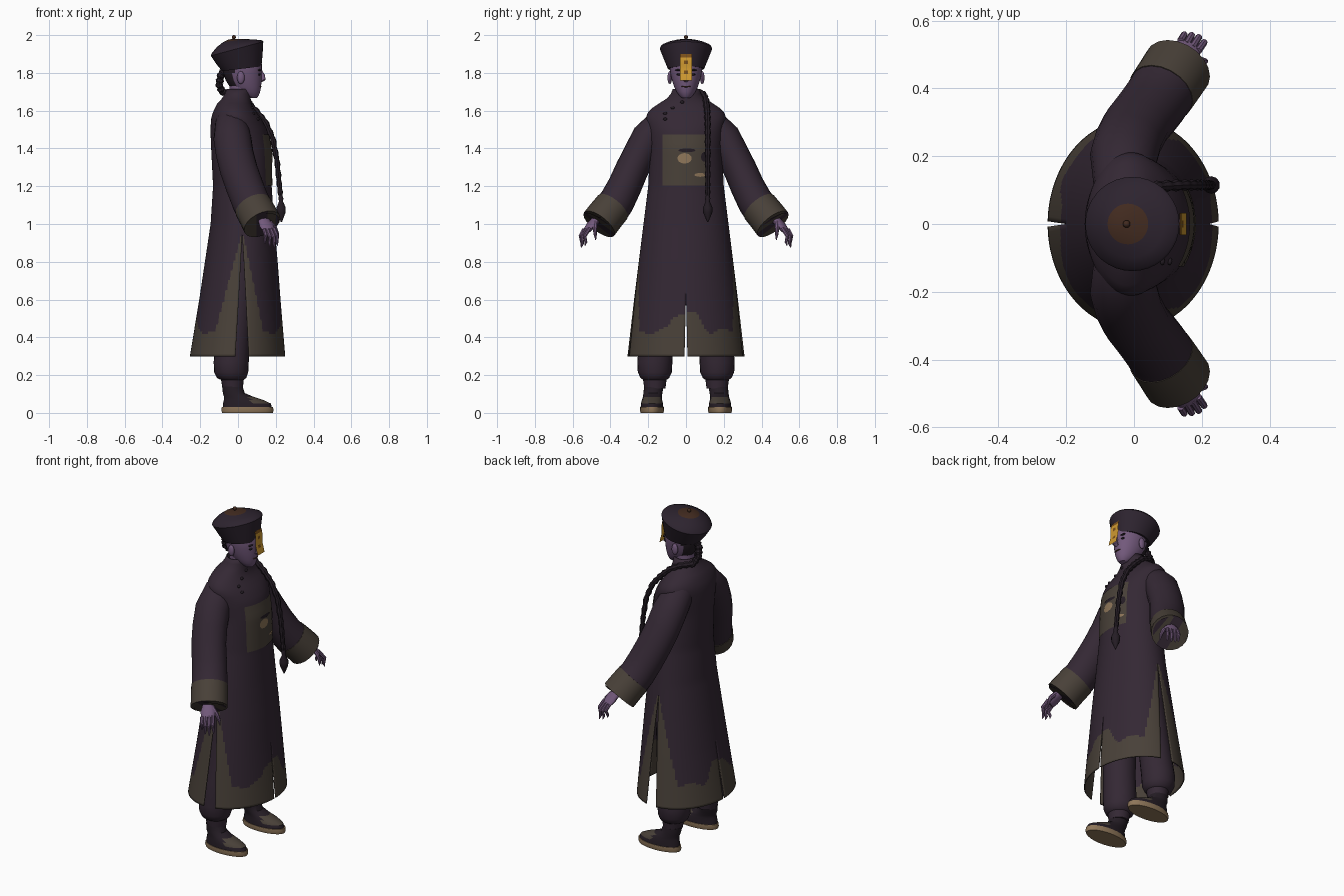
import bpy, bmesh, math
from mathutils import Vector as V

if "Cube" in bpy.data.objects:
    bpy.data.objects.remove(bpy.data.objects["Cube"])


def material(name, rgb):
    m = bpy.data.materials.new(name)
    m.diffuse_color = (*rgb, 1)
    m.use_nodes = True
    m.node_tree.nodes["Principled BSDF"].inputs["Base Color"].default_value = m.diffuse_color
    return m


ROBE = material("dark purple cloth", (.034, .021, .034))
TRIM = material("olive trim", (.066, .052, .040))
SKIN = material("violet skin", (.17, .10, .20))
GOLD = material("gold paper", (.62, .32, .03))
INK = material("brown ink", (.20, .08, .01))
TAN = material("tan", (.27, .18, .10))
BLACK = material("black hair", (.018, .012, .018))
HAT = material("hat felt", (.026, .017, .028))
RUST = material("rust", (.055, .024, .014))


def finish(name, bm, mats, rule=None, weld=0):
    if weld:
        bmesh.ops.remove_doubles(bm, verts=bm.verts, dist=weld)
    bmesh.ops.recalc_face_normals(bm, faces=bm.faces)
    bm.normal_update()
    for f in bm.faces:
        f.smooth = True
        if rule:
            f.material_index = rule(f.calc_center_median(), f.normal)
    me = bpy.data.meshes.new(name)
    bm.to_mesh(me)
    bm.free()
    for m in mats:
        me.materials.append(m)
    ob = bpy.data.objects.new(name, me)
    bpy.context.collection.objects.link(ob)
    bpy.context.view_layer.objects.active = ob
    ob.select_set(True)
    bpy.ops.object.shade_smooth_by_angle(angle=math.radians(40))
    ob.select_set(False)
    return ob


def add_grid(bm, rows, closed=False, caps=False):
    vs = [[bm.verts.new(p) for p in r] for r in rows]
    n = len(rows[0])
    for a, b in zip(vs, vs[1:]):
        for i in range(n if closed else n - 1):
            j = (i + 1) % n
            bm.faces.new((a[i], a[j], b[j], b[i]))
    if caps:
        bm.faces.new(vs[0])
        bm.faces.new(vs[-1])


def stack(name, rings, mats, rule=None, n=24):
    """Rings of (z, cx, cy, rx, ry, slope in x)."""
    bm = bmesh.new()
    rows = []
    for z, cx, cy, rx, ry, *sl in rings:
        k = sl[0] if sl else 0
        row = []
        for i in range(n):
            a = math.tau * i / n
            dx = rx * math.cos(a)
            row.append((cx + dx, cy + ry * math.sin(a), z + k * dx))
        rows.append(row)
    add_grid(bm, rows, True, True)
    return finish(name, bm, mats, rule)


def tube(name, pts, mats, rule=None, n=12, ref=(1, 0, 0)):
    """Points of (x, y, z, radius along ref, other radius)."""
    bm = bmesh.new()
    c = [V(p[:3]) for p in pts]
    rows = []
    for i, p in enumerate(pts):
        t = (c[min(i + 1, len(c) - 1)] - c[max(i - 1, 0)]).normalized()
        u = (V(ref) - t * t.dot(V(ref))).normalized()
        v = t.cross(u)
        ra, rb = p[3], p[-1]
        rows.append([c[i] + u * ra * math.cos(math.tau * k / n) + v * rb * math.sin(math.tau * k / n)
                     for k in range(n)])
    add_grid(bm, rows, True, True)
    return finish(name, bm, mats, rule)


def ball(name, pos, r, mat):
    bm = bmesh.new()
    bmesh.ops.create_uvsphere(bm, u_segments=12, v_segments=8, radius=1)
    for v in bm.verts:
        v.co = V(pos) + V([v.co[i] * r[i] for i in range(3)])
    return finish(name, bm, [mat])


# Robe: z, back x, front x, half width
PROFILE = [(.30, -.255, .25, .31), (.6, -.205, .225, .275), (.8, -.175, .21, .25), (1.0, -.145, .192, .225),
           (1.2, -.132, .178, .2), (1.4, -.142, .175, .19), (1.5, -.146, .155, .2), (1.56, -.142, .122, .212),
           (1.6, -.13, .09, .2), (1.64, -.108, .07, .14), (1.675, -.075, .066, .085), (1.715, -.06, .064, .07)]


def section(z):
    for a, b in zip(PROFILE, PROFILE[1:]):
        if z <= b[0] + 1e-6:
            t = (z - a[0]) / (b[0] - a[0])
            bk, fr, w = [a[i] + t * (b[i] - a[i]) for i in (1, 2, 3)]
            return (bk + fr) / 2, (fr - bk) / 2, w
    return (.002, .062, .07)


def side_slit(z, sx):
    s = max(0, (.95 - z) / .65)
    return section(z)[0] + (.06 if sx > 0 else -.012) * s, s


def robe_rule(c, n):
    sx = 1 if c.x > section(c.z)[0] + .02 * (c.z < .95) else -1
    xs, s = side_slit(c.z, sx)
    hem = .43 + .10 * math.exp(-(c.y / .09) ** 4) + .012 * math.sin(40 * c.y)
    return int(c.z < hem or (s > 0 and abs(c.x - xs) < (.10 if sx > 0 else .14) * s + .003))


bm = bmesh.new()
heights = [.30 + .013 * i for i in range(50)] + [.95 + .0255 * i for i in range(31)]
for sx in (1, -1):
    for sy in (1, -1):
        rows = []
        for z in heights:
            cx, rx, ry = section(z)
            gap = .008 * max(0, (.63 - z) / .33)
            p0 = math.asin(gap / ry)
            p1 = math.acos((side_slit(z, sx)[0] - cx) * sx / rx)
            row = []
            for i in range(31):
                p = p0 + (p1 - p0) * i / 30
                row.append((cx + sx * rx * math.cos(p), sy * ry * math.sin(p), z))
            rows.append(row)
        add_grid(bm, rows)
robe = finish("robe", bm, [ROBE, TRIM], robe_rule, 1e-5)
thick = robe.modifiers.new("thickness", "SOLIDIFY")
thick.thickness = .006


# Plates lying on the chest
def chest_plate(name, y0, y1, z0, z1, lift, mat, oval=False):
    bm = bmesh.new()
    rows = []
    for j in range(13):
        z = z0 + (z1 - z0) * j / 12
        cx, rx, ry = section(z)
        w = math.sqrt(max(.01, 1 - (j / 6 - 1) ** 2)) if oval else 1
        row = []
        for i in range(13):
            y = (y0 + y1) / 2 + (y1 - y0) * (i / 12 - .5) * w
            row.append((cx + rx * math.sqrt(1 - (y / ry) ** 2) + lift, y, z))
        rows.append(row)
    add_grid(bm, rows)
    finish(name, bm, [mat])


chest_plate("chest_panel", -.125, .115, 1.205, 1.475, .004, TRIM)
chest_plate("panel_bird", -.045, .03, 1.32, 1.375, .007, TAN, True)
chest_plate("panel_bird_wing", -.04, .05, 1.38, 1.40, .007, BLACK, True)
chest_plate("panel_sun", .08, .11, 1.33, 1.38, .007, BLACK, True)
chest_plate("panel_wave", .045, .105, 1.25, 1.27, .007, TAN, True)

for y, z in ((-.02, 1.645), (-.07, 1.615), (-.11, 1.585), (-.11, 1.555)):
    cx, rx, ry = section(z)
    ball("knot_button", (cx + rx * math.sqrt(1 - (y / ry) ** 2), y, z), (.008, .011, .008), BLACK)

AXIS = V((.85, -.5, .1))
for s in (1, -1):
    def m(*p):
        return (p[0], s * p[1], *p[2:])
    axis = V(m(*AXIS))

    # Sleeves with broad cuffs
    tube("sleeve", [m(-.03, .05, 1.575, .06), m(-.035, .12, 1.535, .085), m(-.03, .2, 1.455, .1, .09),
                    m(-.017, .245, 1.37, .1, .088), m(.005, .288, 1.285, .1, .088), m(.035, .325, 1.20, .1, .09),
                    m(.066, .366, 1.12, .1, .094), m(.083, .392, 1.085, .1, .097)], [ROBE], n=20)
    tube("cuff", [m(.080, .388, 1.09, .102, .099), m(.105, .425, 1.045, .103, .1), m(.128, .46, 1.0, .104, .101),
                  m(.127, .458, 1.003, .095, .092)],
         [TRIM, ROBE], lambda c, n: int((c - V(m(.127, .458, 1.003))).length < .03), n=20)

    # Hands with long nails
    end = V(m(.165, .525, .965))
    tube("palm", [m(.105, .44, 1.07, .03, .025), m(.135, .478, 1.02, .032, .022), m(.152, .505, .99, .042, .02),
                  (*end, .036, .015)], [SKIN], ref=axis)
    for k, tip in enumerate(((.21, .535, .885), (.195, .555, .875), (.17, .557, .88), (.143, .55, .895))):
        a = end + axis * (.03 - .02 * k) + V((-.002, 0, .01))
        b = V(m(*tip))
        mid = a.lerp(b, .5) + V(m(.008, .014, .004))
        tube("finger", [(*a, .011), (*mid, .010), (*a.lerp(b, .8), .008), (*b, .002)], [SKIN], n=8, ref=axis)
    tube("thumb", [m(.165, .48, 1.01, .014), m(.197, .482, .975, .012), m(.21, .48, .945, .009),
                   m(.213, .478, .915, .002)], [SKIN], n=8, ref=axis)

    # Trousers gathered above the ankle
    stack("trouser_leg", [(.13, -.028, s * .165, .054, .056), (.175, -.03, s * .165, .06, .062),
                          (.185, -.034, s * .165, .078, .076), (.215, -.036, s * .165, .09, .09),
                          (.27, -.036, s * .165, .093, .093), (.4, -.025, s * .155, .09, .09),
                          (.7, .0, s * .125, .095, .09), (1.0, .015, s * .1, .1, .09)], [ROBE])

    # Shoes
    stack("shoe_sole", [(0, .05, s * .18, .134, .060), (.012, .05, s * .18, .138, .064),
                        (.03, .05, s * .18, .136, .063)], [TAN])
    stack("shoe_upper", [(.028, .05, s * .18, .13, .060), (.05, .047, s * .18, .126, .058),
                         (.068, .03, s * .18, .105, .054), (.085, .004, s * .178, .078, .05),
                         (.105, -.022, s * .175, .058, .05), (.14, -.03, s * .17, .054, .052)],
          [BLACK, TRIM], lambda c, n: int(c.x > .07 and .05 < c.z < .1))

    # Ears, eyes and brows
    ball("ear", (.015, s * .086, 1.775), (.02, .012, .034), SKIN)
    ball("eye", (.112, s * .036, 1.792), (.008, .014, .006), BLACK)
    ball("brow", (.113, s * .038, 1.815), (.009, .02, .005), BLACK)

# Neck and head, with hair at the back
stack("neck", [(1.62, .0, 0, .055, .055), (1.70, .01, 0, .055, .054), (1.76, .015, 0, .06, .058)], [SKIN])
stack("head", [(1.668, .075, 0, .025, .022), (1.68, .065, 0, .045, .036), (1.70, .052, 0, .065, .05),
               (1.725, .04, 0, .082, .062), (1.76, .03, 0, .095, .074), (1.80, .024, 0, .102, .083),
               (1.85, .02, 0, .106, .088), (1.9, .01, 0, .09, .08)], [SKIN, BLACK],
      lambda c, n: int(c.x < -.02 and c.z > 1.74), n=32)
tube("nose", [(.118, 0, 1.81, .01, .008), (.131, 0, 1.785, .012, .011), (.134, 0, 1.767, .013, .016),
              (.122, 0, 1.757, .008, .012)], [SKIN], n=10)
ball("mouth", (.117, 0, 1.728), (.009, .024, .005), RUST)

# Tilted hat flaring upward, and its knob
stack("hat", [(1.822, .02, 0, .104, .096, .12), (1.87, .008, 0, .122, .116, .2), (1.928, -.005, 0, .139, .139, .27),
              (1.938, -.006, 0, .133, .134, .26), (1.957, -.012, 0, .1, .1, .2), (1.971, -.018, 0, .06, .06, .13),
              (1.979, -.022, 0, .025, .025, .05)], [HAT, RUST],
      lambda c, n: int(c.z > 1.955 and V((c.x + .02, c.y)).length < .06), n=36)
ball("hat_knob", (-.022, 0, 1.989), (.011, .011, .011), RUST)

# Paper charm hanging over the face
bm = bmesh.new()
add_grid(bm, [[(.134 + .018 * j / 8 + .003 * math.sin(j), -.033 + .066 * i / 6, 1.9 - .14 * j / 8)
               for i in range(7)] for j in range(9)])
finish("paper_charm", bm, [GOLD, INK],
       lambda c, n: int((abs(c.y) < .012 and int(c.z * 57) % 3 == 0) or c.z > 1.885))

# Braid over one shoulder, with a tassel
path = [V(p) for p in ((-.065, 0, 1.82), (-.09, .005, 1.79), (-.1, .02, 1.74), (-.085, .05, 1.7),
                       (-.03, .088, 1.69), (.03, .105, 1.66), (.09, .112, 1.605), (.145, .115, 1.54),
                       (.185, .115, 1.45), (.207, .115, 1.33), (.218, .115, 1.22), (.226, .115, 1.14))]
pts = []
for i in range(len(path) - 1):
    for k in range(8):
        p = path[i].lerp(path[i + 1], k / 8)
        r = (.02 - .007 * i / 10) * (1 + .16 * math.sin(k * math.pi / 2))
        pts.append((*p, r))
tube("braid", pts, [BLACK], n=8, ref=(0, 1, 0))
tube("braid_tassel", [(.226, .115, 1.15, .01), (.227, .115, 1.135, .014), (.228, .115, 1.12, .011),
                      (.228, .115, 1.085, .026), (.229, .115, 1.06, .024), (.23, .115, 1.01, .003)],
     [BLACK], n=10, ref=(0, 1, 0))
